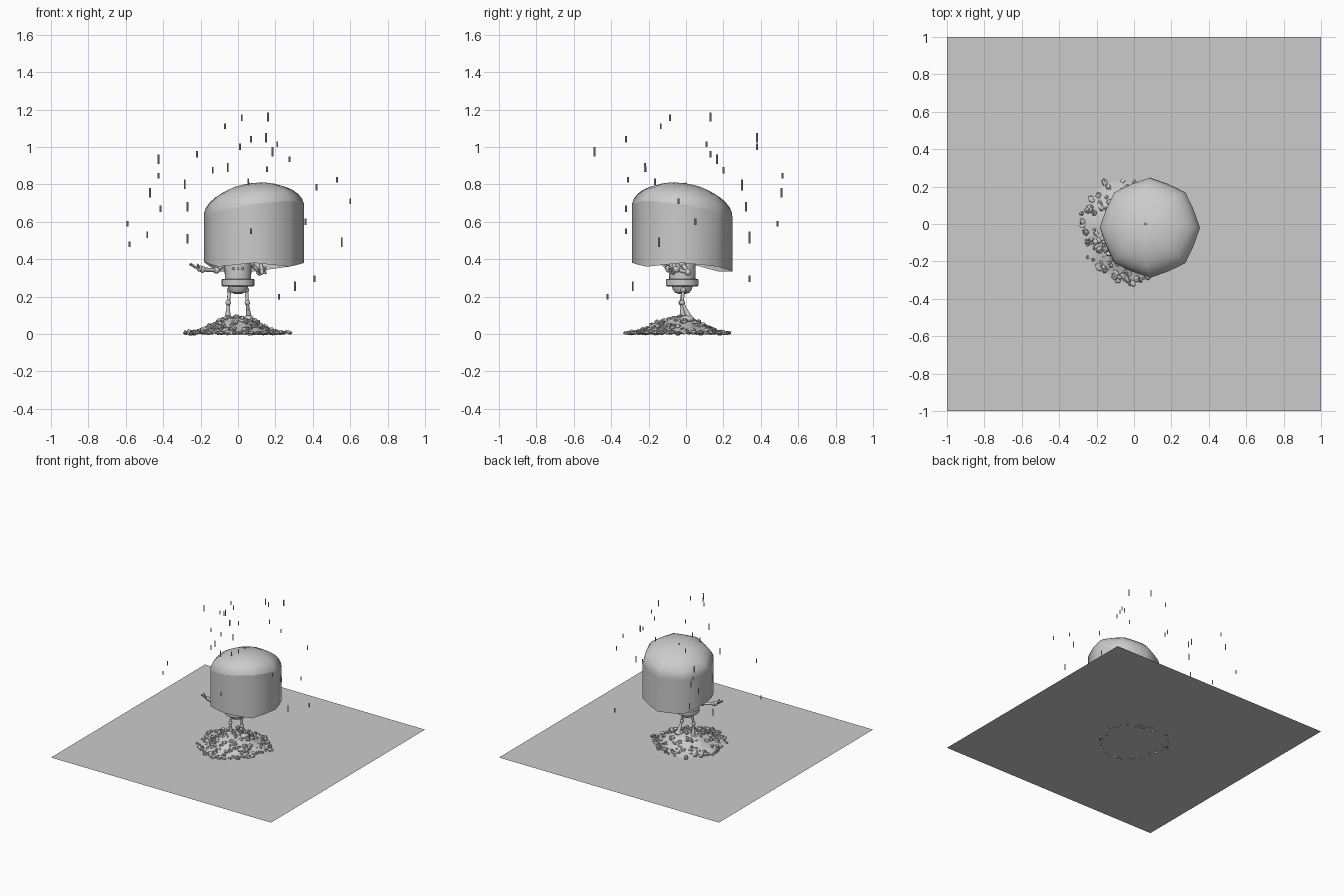
import bpy, bmesh, math, random
from mathutils import Vector, Matrix

if "Cube" in bpy.data.objects:
    bpy.data.objects.remove(bpy.data.objects["Cube"])

random.seed(7)
SIDES = 16


def make(name, bm, angle=None):
    """Turn a bmesh into an object, optionally smooth shaded."""
    me = bpy.data.meshes.new(name)
    bm.to_mesh(me)
    bm.free()
    ob = bpy.data.objects.new(name, me)
    bpy.context.collection.objects.link(ob)
    if angle:
        bpy.ops.object.select_all(action='DESELECT')
        ob.select_set(True)
        bpy.context.view_layer.objects.active = ob
        bpy.ops.object.shade_smooth_by_angle(angle=math.radians(angle))
    return ob


def rod(bm, a, b, r1, r2=None, seg=12):
    a, b = Vector(a), Vector(b)
    d = b - a
    m = Matrix.Translation((a + b) / 2) @ d.to_track_quat('Z', 'Y').to_matrix().to_4x4()
    bmesh.ops.create_cone(bm, cap_ends=True, segments=seg, radius1=r1,
                          radius2=r1 if r2 is None else r2, depth=d.length, matrix=m)


def ball(bm, c, r, scale=(1, 1, 1), seg=14):
    bmesh.ops.create_uvsphere(bm, u_segments=seg, v_segments=seg // 2 + 1, radius=r,
                              matrix=Matrix.Translation(c) @ Matrix.Diagonal((*scale, 1)))


def chain(bm, pts, r, joint):
    """Limb: rods with ball joints."""
    for a, b in zip(pts, pts[1:]):
        rod(bm, a, b, r)
    for p in pts:
        ball(bm, p, joint)


def loft(bm, rings):
    """Skin a list of closed rings of points."""
    rows = [[bm.verts.new(p) for p in ring] for ring in rings]
    for lo, hi in zip(rows, rows[1:]):
        n = len(lo)
        for i in range(n):
            bm.faces.new((lo[i], lo[(i + 1) % n], hi[(i + 1) % n], hi[i]))
    return rows


def lathe(name, profile, centre, seg=24, angle=35):
    bm = bmesh.new()
    rows = loft(bm, [[(centre[0] + r * math.cos(2 * math.pi * i / seg),
                       centre[1] + r * math.sin(2 * math.pi * i / seg), z)
                      for i in range(seg)] for r, z in profile])
    bm.faces.new(rows[-1])
    bm.faces.new(rows[0][::-1])
    return make(name, bm, angle)


# ground sheet
bm = bmesh.new()
bmesh.ops.create_grid(bm, x_segments=1, y_segments=1, size=1)
make("ground_sheet", bm)

# rubble mound
MX, MY = -0.015, -0.035


def mound_radius(a):
    return 0.27 + 0.012 * math.sin(3 * a + 1) + 0.008 * math.sin(7 * a)


def mound_height(t):
    return 0.092 * (0.5 + 0.5 * math.cos(math.pi * t)) ** 0.85


bm = bmesh.new()
rings = []
for k in range(10):
    t = 1 - k / 10
    ring = []
    for i in range(36):
        a = 2 * math.pi * i / 36
        r = mound_radius(a) * t
        z = mound_height(t) + (random.uniform(-.004, .004) if k else 0)
        ring.append((MX + r * math.cos(a), MY + r * math.sin(a), z))
    rings.append(ring)
rows = loft(bm, rings)
bm.faces.new(rows[-1])
make("rubble_mound", bm, 40)

# loose stones
bm = bmesh.new()
for _ in range(230):
    a, t = random.uniform(0, 2 * math.pi), math.sqrt(random.uniform(0, 1.05))
    r = mound_radius(a) * t
    s = random.uniform(.009, .021)
    z = max(mound_height(min(t, 1)), s * .4)
    m = (Matrix.Translation((MX + r * math.cos(a), MY + r * math.sin(a), z))
         @ Matrix.Rotation(random.uniform(0, 6.28), 4, 'Z')
         @ Matrix.Rotation(random.uniform(-.6, .6), 4, 'X')
         @ Matrix.Diagonal((s * random.uniform(.8, 1.4), s, s * random.uniform(.5, .85), 1)))
    for v in bmesh.ops.create_icosphere(bm, subdivisions=1, radius=1, matrix=m)['verts']:
        v.co += Vector([random.uniform(-.15, .15) * s for _ in range(3)])
make("loose_stones", bm, 30)

# canopy, tilted to the back left
CX, CY, CZ, RAD, RISE = 0.085, -0.02, 0.655, 0.268, 0.145


def canopy_point(i, t, scale=1):
    a = 2 * math.pi * i / SIDES
    r = RAD * math.cos(t * math.pi / 2) * (1 if i % 2 == 0 else 0.945) * scale
    h = math.sin(t * math.pi / 2)
    dx, dy = r * math.cos(a), r * math.sin(a)
    return Vector((CX - .025 * h + dx, CY + .02 * h + dy, CZ + RISE * h + .15 * (dx - dy)))


bm = bmesh.new()
rows = loft(bm, [[canopy_point(i, k / 8) for i in range(SIDES)] for k in range(8)])
apex = bm.verts.new(canopy_point(0, 1))
for i in range(SIDES):
    bm.faces.new((rows[-1][i], rows[-1][(i + 1) % SIDES], apex))
make("umbrella_canopy", bm, 45)

# hanging skirt below the canopy rim
bottom = [.38, .36, .335, .335, .385, .36, .38, .36]
lower, upper = [], []
for i in range(SIDES):
    p = canopy_point(i, 0)
    z = (bottom[i // 2] + bottom[((i + 1) // 2) % 8]) / 2
    upper.append(p)
    lower.append((p.x, p.y, z))
bm = bmesh.new()
loft(bm, [lower, upper])
make("umbrella_skirt", bm, 40)

# umbrella pole, tip and ribs
top, grip = Vector((.06, 0, .80)), Vector((.13, -.07, .32))
bm = bmesh.new()
rod(bm, grip, top + Vector((-.001, .001, .008)), .006)
rod(bm, grip, grip + (top - grip) * .12, .011)
make("umbrella_pole", bm, 35)
bm = bmesh.new()
for i in range(0, SIDES, 2):
    pts = [canopy_point(i, k / 5, .98) - Vector((0, 0, .005)) for k in range(6)]
    for a, b in zip(pts, pts[1:]):
        rod(bm, a, b, .002, seg=5)
make("umbrella_ribs", bm)

# robot body: hips, belt, torso, neck and head
BY = -0.02
lathe("hip_bowl", [(.02, .215), (.04, .222), (.052, .24), (.055, .257)], (0, BY))
lathe("belt", [(.082, .255), (.088, .26), (.088, .29), (.082, .295)], (0, BY))
lathe("torso", [(.07, .293), (.072, .36), (.07, .395), (.05, .415), (.025, .42)], (0, BY))
lathe("neck", [(.022, .415), (.022, .445)], (0, BY))
bm = bmesh.new()
bmesh.ops.create_cube(bm, size=1, matrix=Matrix.Translation((0, BY, .505))
                      @ Matrix.Diagonal((.19, .15, .13, 1)))
head = make("head", bm)
mod = head.modifiers.new("round", 'BEVEL')
mod.width, mod.segments = .035, 4
bm = bmesh.new()
for s in (-1, 1):
    rod(bm, (s * .042, BY - .07, .51), (s * .042, BY - .085, .51), .026, seg=20)
    rod(bm, (s * .09, BY, .505), (s * .108, BY, .505), .025, seg=16)
make("eyes_and_ears", bm, 35)
bm = bmesh.new()
for x in (-.025, 0, .025):
    ball(bm, (x, BY - .07, .35), .007, seg=8)
make("chest_buttons", bm, 40)

# legs and feet
for name, pts in (
        ("left_leg", [(-.045, -.015, .235), (-.052, -.025, .168), (-.055, -.015, .08)]),
        ("right_leg", [(.045, -.015, .235), (.05, -.02, .168), (.058, .02, .08)])):
    bm = bmesh.new()
    chain(bm, pts, .009, .015)
    rod(bm, Vector(pts[1]).lerp(Vector(pts[2]), .4), pts[2], .01, .018)
    ball(bm, Vector(pts[2]) + Vector((0, -.015, 0)), .028, (1, 1.4, .7))
    make(name, bm, 40)


# arms with fingered hands
def hand(bm, c, tips):
    ball(bm, c, .017)
    for tip in tips:
        mid = (Vector(c) + Vector(tip)) / 2 + Vector((0, 0, -.004))
        chain(bm, [c, mid, tip], .005, .006)


bm = bmesh.new()
chain(bm, [(-.07, BY, .375), (-.115, -.05, .34), (-.19, -.09, .345)], .011, .018)
hand(bm, (-.205, -.095, .35), [(-.25, -.085, .375), (-.255, -.10, .372),
                               (-.25, -.115, .375), (-.215, -.125, .37)])
make("left_arm", bm, 40)
bm = bmesh.new()
chain(bm, [(.07, BY, .375), (.115, .01, .33), (.125, -.05, .345)], .011, .018)
hand(bm, (.13, -.055, .345), [(.148, -.085, .34), (.148, -.085, .355),
                              (.148, -.08, .325), (.108, -.082, .35)])
make("right_arm", bm, 40)

# raindrops: thin open tubes
drops = [(.02, -.085, 1.155), (.16, .13, 1.16), (-.07, -.135, 1.11), (.07, -.32, 1.04),
         (.15, .38, 1.05), (.21, .11, 1.015), (.01, .38, 1.0), (.185, -.49, .975),
         (.275, .165, .935), (-.22, .13, .96), (-.425, .165, .935), (-.425, .515, .845),
         (-.135, .2, .875), (-.055, -.22, .89), (.155, -.215, .88), (.055, -.165, .815),
         (-.285, .3, .80), (.53, -.31, .825), (.42, .3, .785), (-.47, .51, .755),
         (.6, -.04, .71), (-.415, -.32, .67), (-.27, .32, .68), (-.59, .49, .59),
         (-.485, .34, .53), (-.27, .34, .51), (-.58, -.145, .48), (.36, .05, .6),
         (.555, -.145, .49), (.07, -.32, .55), (.41, .34, .295), (.305, -.285, .255),
         (.22, -.42, .2)]
bm = bmesh.new()
for k, (x, y, z) in enumerate(drops):
    bmesh.ops.create_cone(bm, cap_ends=False, segments=4, radius1=.005, radius2=.005,
                          depth=(.035, .05, .03)[k % 3], matrix=Matrix.Translation((x, y, z)))
make("raindrops", bm)
